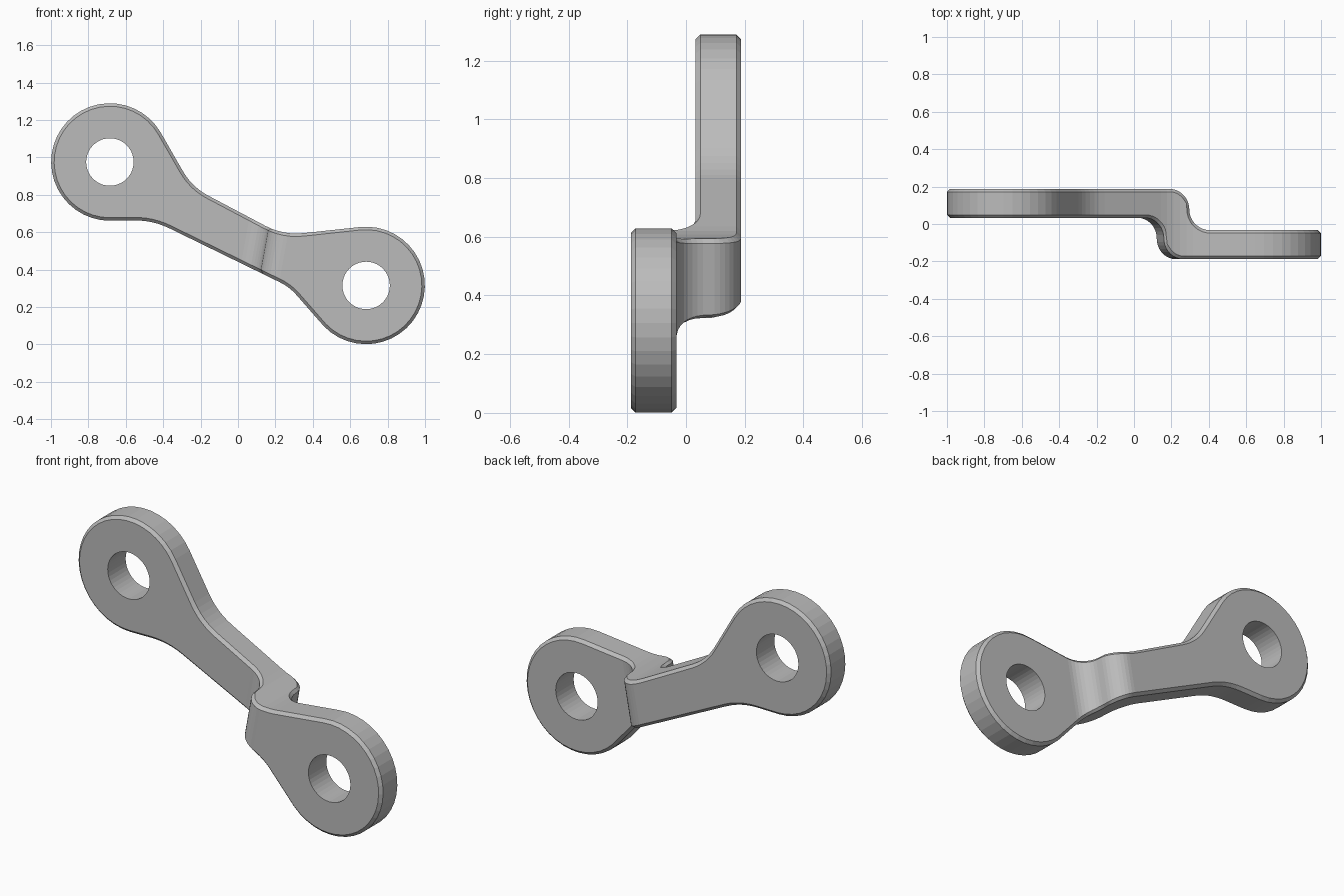
import bpy
import bmesh
from math import sin, cos, pi, radians
from mathutils import Vector

cube = bpy.data.objects.get("Cube")
if cube:
    bpy.data.objects.remove(cube, do_unlink=True)

HEAD_R, HOLE_R = 0.314, 0.127
HEADS = [Vector((-0.685, 0.975)), Vector((0.685, 0.315))]
INNER, OUTER = 0.033, 0.188     # plate faces, as distance from y = 0
BEND_R = (INNER + OUTER) / 2
SLANT = 0.182                   # sideways lean of the bend per unit of height

metal = bpy.data.materials.new("grey metal")
metal.use_nodes = True
metal.diffuse_color = (0.5, 0.5, 0.5, 1)
metal.node_tree.nodes["Principled BSDF"].inputs["Base Color"].default_value = (0.5, 0.5, 0.5, 1)


def arc(centre, radius, start, end, steps):
    """Points on an arc, angles in degrees."""
    angles = [radians(start + (end - start) * i / steps) for i in range(steps + 1)]
    return [Vector((centre[0] + radius * cos(a), centre[1] + radius * sin(a))) for a in angles]


def rounded(before, corner, after, size, steps=6):
    """Soft corner between two straight edges."""
    corner = Vector(corner)
    p = corner + (before - corner).normalized() * size
    q = corner + (after - corner).normalized() * size
    ts = [i / steps for i in range(steps + 1)]
    return [p * (1 - t) ** 2 + corner * 2 * t * (1 - t) + q * t * t for t in ts]


def prism(name, lower, upper):
    """Solid between two matching loops of 3D points."""
    bm = bmesh.new()
    a = [bm.verts.new(p) for p in lower]
    b = [bm.verts.new(p) for p in upper]
    bm.faces.new(a)
    bm.faces.new(b[::-1])
    for i in range(len(a)):
        j = (i + 1) % len(a)
        bm.faces.new((a[i], b[i], b[j], a[j]))
    bmesh.ops.recalc_face_normals(bm, faces=bm.faces)
    mesh = bpy.data.meshes.new(name)
    bm.to_mesh(mesh)
    bm.free()
    mesh.materials.append(metal)
    obj = bpy.data.objects.new(name, mesh)
    bpy.context.collection.objects.link(obj)
    return obj


def combine(obj, cutter, operation):
    mod = obj.modifiers.new(operation.lower(), "BOOLEAN")
    mod.operation = operation
    mod.solver = "EXACT"
    mod.object = cutter
    cutter.hide_render = True
    cutter.hide_set(True)


# Front outline: two round heads joined by a waisted arm
left = arc(HEADS[0], HEAD_R, 30, 270, 27)
right = arc(HEADS[1], HEAD_R, 224, 457, 26)
low_a, low_b = Vector((-0.456, 0.664)), Vector((0.275, 0.307))
top_a, top_b = Vector((0.242, 0.583)), Vector((-0.246, 0.841))
outline = (left
           + rounded(left[-1], low_a, low_b, 0.1)
           + rounded(low_a, low_b, right[0], 0.06)
           + right
           + rounded(right[-1], top_a, top_b, 0.11)
           + rounded(top_a, top_b, left[0], 0.1))
link = prism("offset_link",
             [(p.x, -0.5, p.y) for p in outline],
             [(p.x, 0.5, p.y) for p in outline])


# Plan profile: a plate stepped forward through an S bend
def step(wall_x, high):
    """S curve from y = high down by two bend radii."""
    mid = high - BEND_R
    return (arc((wall_x - BEND_R, mid), BEND_R, 90, 0, 9)
            + arc((wall_x + BEND_R, mid), BEND_R, 180, 270, 9)[1:])


back, front = step(0.30, OUTER), step(0.158, INNER)
plan = ([Vector((-1.5, OUTER))] + back + [Vector((1.5, -INNER)), Vector((1.5, -OUTER))]
        + front[::-1] + [Vector((-1.5, INNER))])


def plan_at(z):
    return [(p.x + SLANT * (z - 0.6), p.y, z) for p in plan]


bend = prism("bend_shape", plan_at(-0.4), plan_at(1.7))
combine(link, bend, "INTERSECT")

# Chamfer along the rim
rim = link.modifiers.new("rim_chamfer", "BEVEL")
rim.width = 0.016
rim.segments = 1
rim.limit_method = "ANGLE"
rim.angle_limit = radians(45)
rim.use_clamp_overlap = False

# Plain bolt holes through both heads
cutters = [bend]
for side, centre in zip(("right", "left"), HEADS):
    ring = arc(centre, HOLE_R, 0, 360, 40)[:-1]
    hole = prism(side + "_hole_cutter",
                 [(p.x, -0.6, p.y) for p in ring],
                 [(p.x, 0.6, p.y) for p in ring])
    combine(link, hole, "DIFFERENCE")
    cutters.append(hole)

# Bake the finished shape and drop the cutters
bpy.context.view_layer.update()
shape = bpy.data.meshes.new_from_object(link.evaluated_get(bpy.context.evaluated_depsgraph_get()))
link.modifiers.clear()
link.data = shape
for cutter in cutters:
    bpy.data.objects.remove(cutter, do_unlink=True)
